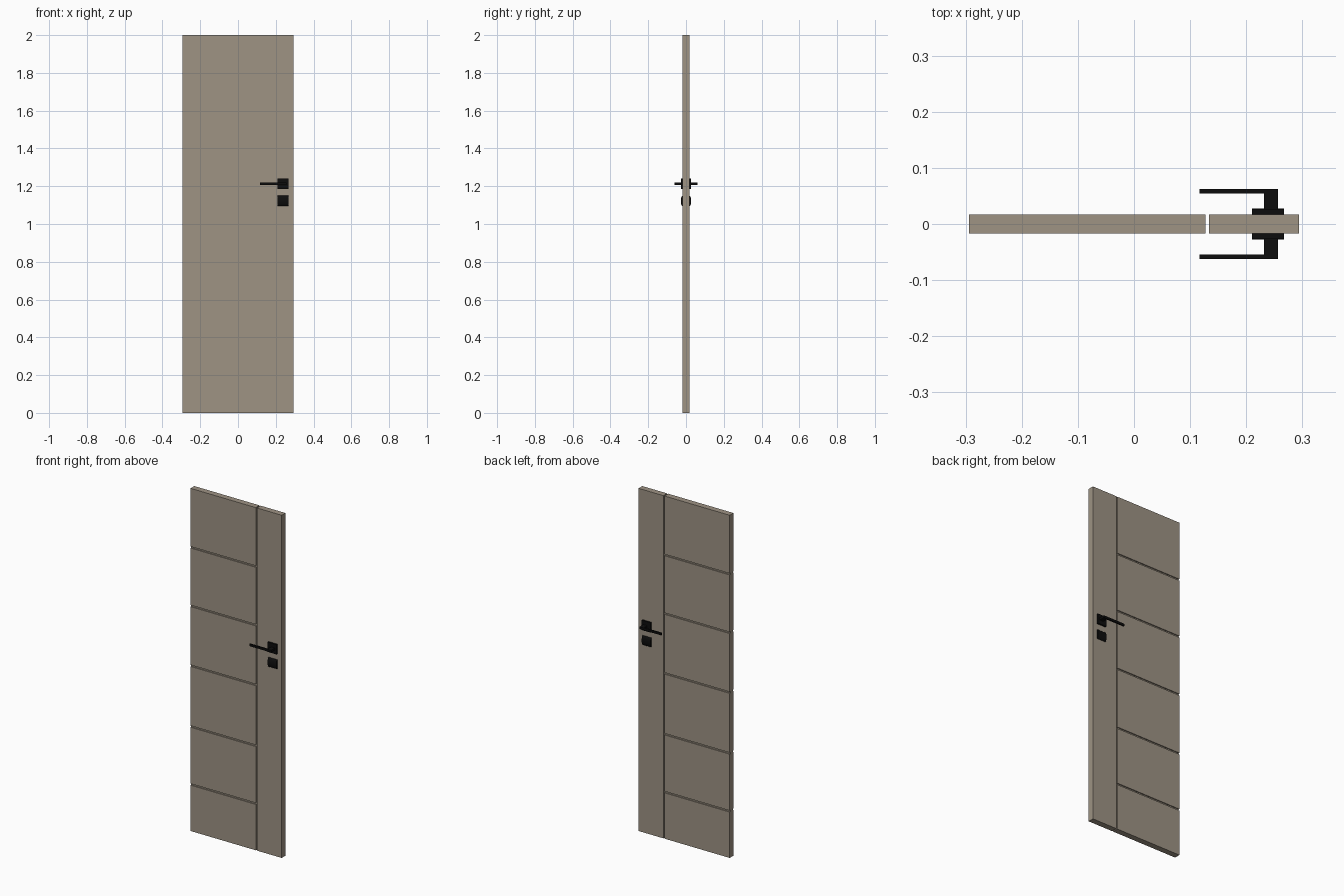
import bpy, bmesh, math
from mathutils import Vector

if "Cube" in bpy.data.objects:
    bpy.data.objects.remove(bpy.data.objects["Cube"])


def material(name, rgb):
    m = bpy.data.materials.new(name)
    m.diffuse_color = (*rgb, 1)
    m.use_nodes = True
    m.node_tree.nodes["Principled BSDF"].inputs["Base Color"].default_value = m.diffuse_color
    return m


TAUPE = material("taupe_wood", (0.342, 0.292, 0.231))
BLACK = material("black_metal", (0.004, 0.004, 0.004))


def finish(name, bm, mat):
    bmesh.ops.recalc_face_normals(bm, faces=bm.faces)
    me = bpy.data.meshes.new(name)
    bm.to_mesh(me)
    bm.free()
    me.materials.append(mat)
    ob = bpy.data.objects.new(name, me)
    bpy.context.collection.objects.link(ob)
    return ob


def prism(name, profile, axis, lo, hi, mat):
    """Extrude a 2D profile: axis 'x' uses (y, z) points, axis 'z' uses (x, y)."""
    bm = bmesh.new()
    at = (lambda a, b: (lo, a, b)) if axis == "x" else (lambda a, b: (a, b, lo))
    face = bm.faces.new([bm.verts.new(at(a, b)) for a, b in profile])
    ext = bmesh.ops.extrude_face_region(bm, geom=[face])
    step = Vector((hi - lo, 0, 0)) if axis == "x" else Vector((0, 0, hi - lo))
    bmesh.ops.translate(bm, vec=step,
                        verts=[v for v in ext["geom"] if isinstance(v, bmesh.types.BMVert)])
    return finish(name, bm, mat)


def rect(a0, a1, b0, b1):
    return [(a0, b0), (a1, b0), (a1, b1), (a0, b1)]


T = 0.0173       # half thickness of the leaf
DEPTH = 0.006    # groove depth
GAP = (0.127, 0.134)

# wide leaf with horizontal grooves on both faces
edge = [(T, 0)]
for z in (0.272, 0.61, 0.965, 1.314, 1.656):
    edge += [(T, z - 0.0045), (T - DEPTH, z - 0.0045),
             (T - DEPTH, z + 0.0045), (T, z + 0.0045)]
edge.append((T, 2))
prism("grooved_panel", edge + [(-y, z) for y, z in reversed(edge)],
      "x", -0.294, GAP[0], TAUPE)

# narrow lock stile
prism("lock_stile", rect(-T, T, 0, 2), "x", GAP[1], 0.294, TAUPE)

# floors of the vertical groove, front and back
for side, s in (("front", -1), ("back", 1)):
    bm = bmesh.new()
    y = s * (T - DEPTH)
    pts = [(GAP[0], y, 0), (GAP[1], y, 0), (GAP[1], y, 2), (GAP[0], y, 2)]
    if s > 0:
        pts.reverse()
    f = bm.faces.new([bm.verts.new(p) for p in pts])
    me = bpy.data.meshes.new("groove_floor_" + side)
    bm.to_mesh(me)
    bm.free()
    me.materials.append(TAUPE)
    bpy.context.collection.objects.link(bpy.data.objects.new("groove_floor_" + side, me))

# handle furniture on both faces
for side, s in (("front", -1), ("back", 1)):
    # square rose
    prism("handle_rose_" + side, rect(s * (T - 0.002), s * 0.027, 1.184, 1.241),
          "x", 0.21, 0.267, BLACK)
    # L-shaped lever: neck plus bar
    lever = [(0.257, 0.024), (0.257, 0.062), (0.117, 0.062),
             (0.117, 0.054), (0.232, 0.054), (0.232, 0.024)]
    prism("lever_" + side, [(x, s * y) for x, y in lever], "z", 1.206, 1.219, BLACK)
    # bowed lock plate below
    arc = [(s * (T - 0.002), 1.095)]
    for i in range(13):
        a = math.pi * (i / 12 - 0.5)
        arc.append((s * (T + 0.0105 * math.cos(a)), 1.1225 + 0.0275 * math.sin(a)))
    arc.append((s * (T - 0.002), 1.15))
    plate = prism("lock_plate_" + side, arc, "x", 0.21, 0.267, BLACK)
    bpy.ops.object.select_all(action="DESELECT")
    plate.select_set(True)
    bpy.context.view_layer.objects.active = plate
    bpy.ops.object.shade_smooth_by_angle(angle=math.radians(40))
